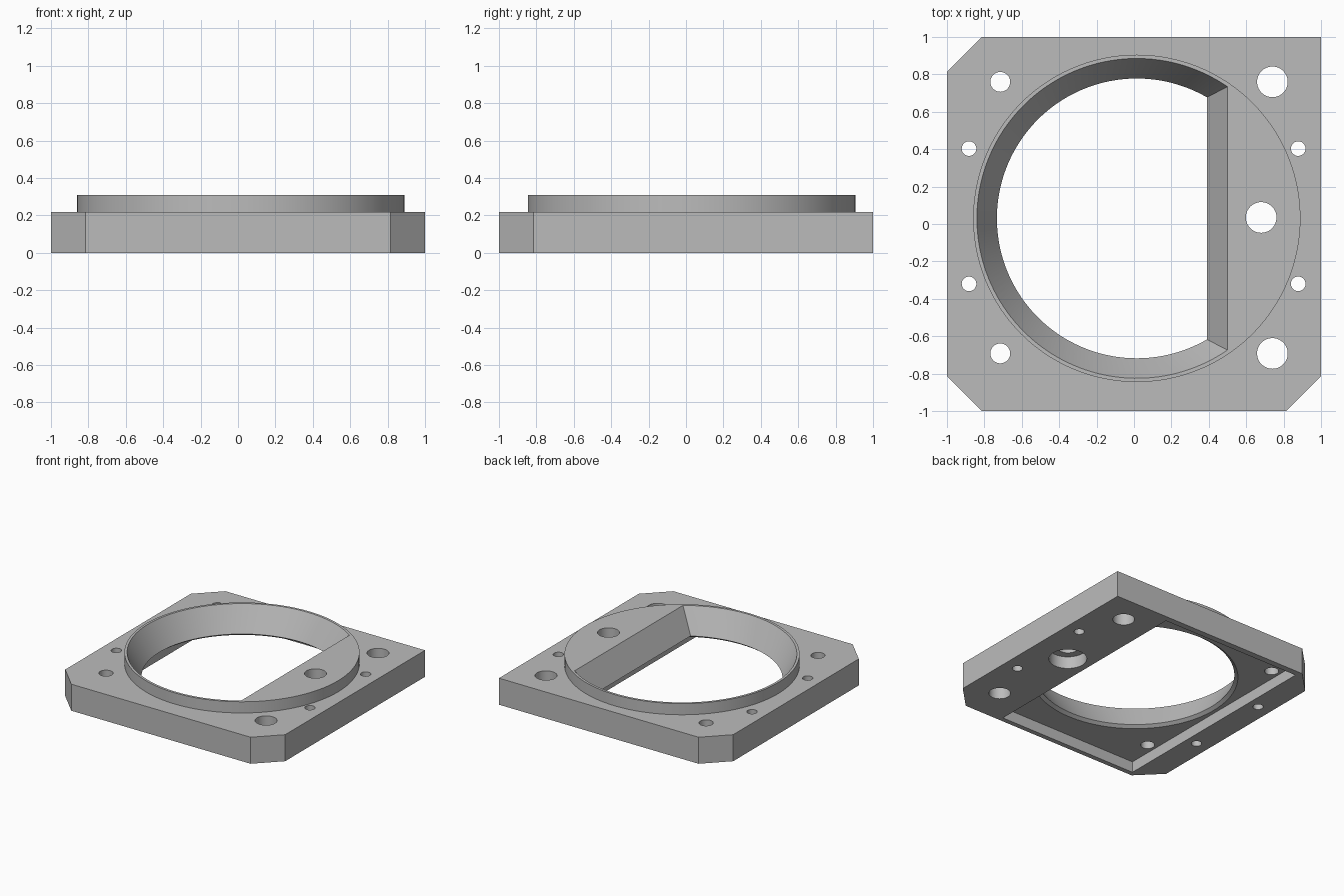
import bpy
import math

old = bpy.data.objects.get("Cube")
if old:
    bpy.data.objects.remove(old, do_unlink=True)

CX, CY = 0.015, 0.03          # bore centre
PLATE_TOP, BOSS_TOP = 0.218, 0.31
POCKET_TOP = 0.09

grey = bpy.data.materials.new("plain_grey")
grey.use_nodes = True
colour = (0.5, 0.5, 0.5, 1)
grey.diffuse_color = colour
grey.node_tree.nodes["Principled BSDF"].inputs["Base Color"].default_value = colour


def loft(name, sections):
    """Closed solid through (z, outline) sections with equal point counts."""
    n = len(sections[0][1])
    verts = [(x, y, z) for z, ring in sections for x, y in ring]
    faces = [tuple(reversed(range(n))),
             tuple(range(len(verts) - n, len(verts)))]
    for s in range(len(sections) - 1):
        for i in range(n):
            a, b = s * n + i, s * n + (i + 1) % n
            faces.append((a, b, b + n, a + n))
    mesh = bpy.data.meshes.new(name)
    mesh.from_pydata(verts, [], faces)
    mesh.materials.append(grey)
    obj = bpy.data.objects.new(name, mesh)
    bpy.context.collection.objects.link(obj)
    return obj


def prism(name, outline, z0, z1):
    return loft(name, [(z0, outline), (z1, outline)])


def circle(x, y, r, n=48):
    return [(x + r * math.cos(math.tau * i / n),
             y + r * math.sin(math.tau * i / n)) for i in range(n)]


def d_outline(r, flat, n=112):
    """Circle cut off by a straight side at x = flat."""
    start = math.acos((flat - CX) / r)
    sweep = math.tau - 2 * start
    return [(CX + r * math.cos(start + sweep * i / n),
             CY + r * math.sin(start + sweep * i / n)) for i in range(n + 1)]


def combine(body, tool, operation):
    mod = body.modifiers.new(tool.name, "BOOLEAN")
    mod.operation = operation
    mod.solver = "EXACT"
    mod.object = tool
    bpy.context.view_layer.objects.active = body
    bpy.ops.object.modifier_apply(modifier=mod.name)
    bpy.data.objects.remove(tool, do_unlink=True)


# Square plate with three clipped corners
c = 0.815
plate = prism("mounting_plate",
              [(1, 1), (-c, 1), (-1, c), (-1, -c), (-c, -1), (c, -1), (1, -c)],
              0, PLATE_TOP)

# Raised round boss
combine(plate, prism("boss", circle(CX, CY, 0.875, 160), 0.15, BOSS_TOP), "UNION")

# Shallow rectangular pocket underneath
pocket = [(-0.79, -0.96), (0.483, -0.96), (0.483, 0.95), (-0.79, 0.95)]
combine(plate, prism("pocket", pocket, -0.1, POCKET_TOP), "DIFFERENCE")

# D-shaped bore: undercut at the bottom edge, then flaring to the top
throat = POCKET_TOP + 0.02
slope = 0.107 / (BOSS_TOP - throat)
over = 0.02
bore = loft("bore", [
    (-0.1, d_outline(0.775, 0.415)),
    (POCKET_TOP, d_outline(0.775, 0.415)),
    (throat, d_outline(0.748, 0.39)),
    (BOSS_TOP + over, d_outline(0.855 + slope * over, 0.5 + slope * over)),
])
combine(plate, bore, "DIFFERENCE")

# Through holes
holes = [(0.68, 0.035, 0.082)]
for y in (0.76, -0.692):
    holes += [(0.74, y, 0.082), (-0.715, y, 0.053)]
for y in (0.403, -0.32):
    holes += [(0.878, y, 0.039), (-0.882, y, 0.039)]
for x, y, r in holes:
    combine(plate, prism("hole", circle(x, y, r), -0.1, 0.5), "DIFFERENCE")

# Counterbore below the middle hole
combine(plate, prism("counterbore", circle(0.68, 0.035, 0.143), -0.1, 0.1), "DIFFERENCE")

# Smooth the round walls, keep the edges crisp
bpy.ops.object.select_all(action="DESELECT")
plate.select_set(True)
bpy.context.view_layer.objects.active = plate
bpy.ops.object.shade_smooth_by_angle(angle=math.radians(20))
